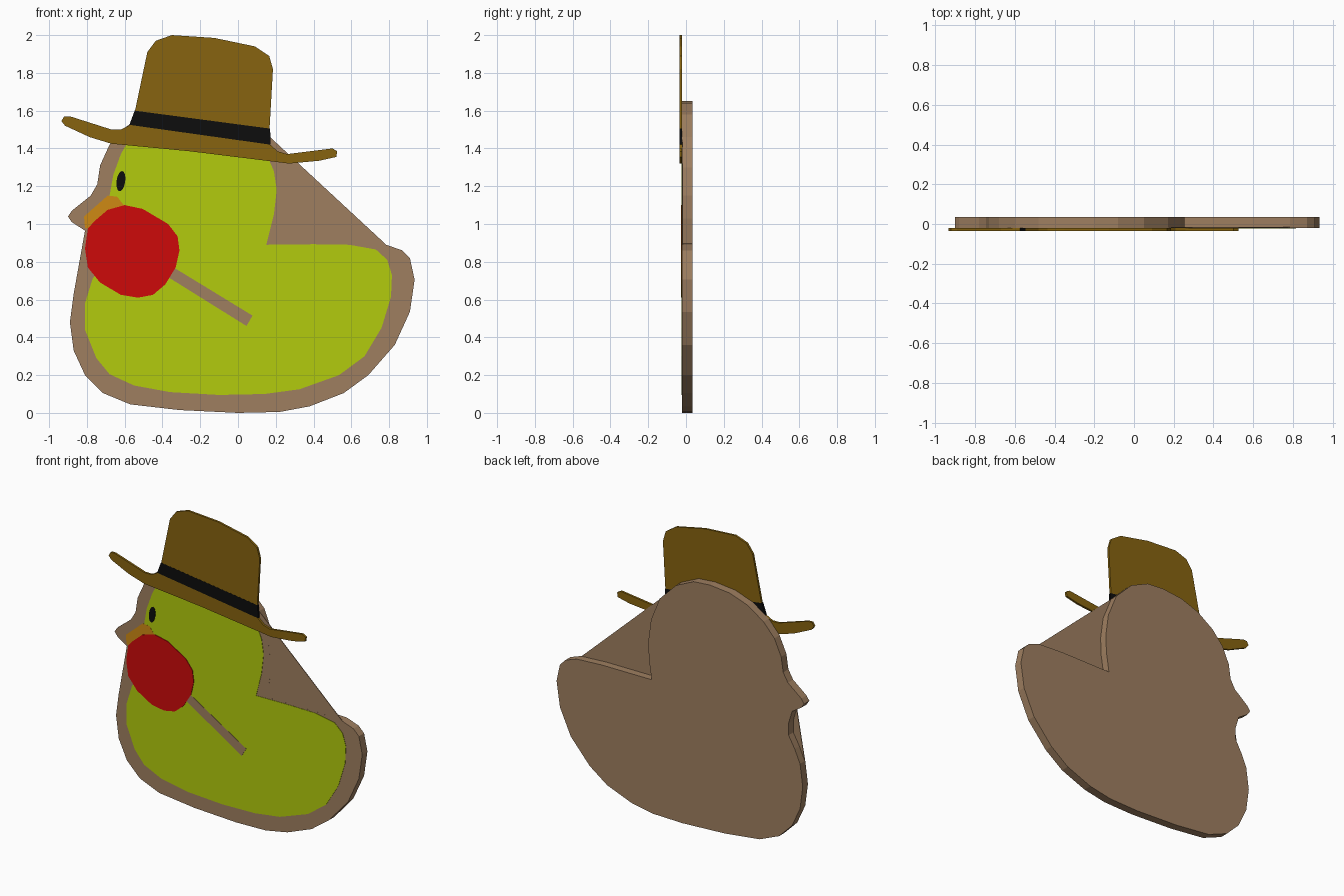
import bpy, bmesh, math


def material(name, r, g, b):
    m = bpy.data.materials.new(name)
    m.diffuse_color = (r, g, b, 1)
    return m


brown = material("cardboard_brown", .345, .212, .118)
yellow = material("lime_yellow", .445, .597, .004)
olive = material("hat_olive", .242, .127, .005)
black = material("black", .004, .004, .004)
red = material("red", .61, .003, .003)
orange = material("orange", .62, .254, .007)


def plate(name, pts, front, back, mat):
    """Extrude a front-view (x, z) outline between two depths."""
    bm = bmesh.new()
    face = bm.faces.new([bm.verts.new((x, front, z)) for x, z in pts])
    ext = bmesh.ops.extrude_face_region(bm, geom=[face], use_keep_orig=True)
    for v in ext["geom"]:
        if isinstance(v, bmesh.types.BMVert):
            v.co.y = back
    bmesh.ops.recalc_face_normals(bm, faces=bm.faces)
    me = bpy.data.meshes.new(name)
    bm.to_mesh(me)
    bm.free()
    me.materials.append(mat)
    ob = bpy.data.objects.new(name, me)
    bpy.context.collection.objects.link(ob)
    return ob


BACK, FACE = .035, -.02

# Backing board: beak, chest, base, tail, notch, head
plate("backing_board", [
    (-.68, 1.42), (-.73, 1.31), (-.745, 1.21), (-.78, 1.15), (-.88, 1.07),
    (-.90, 1.04), (-.88, 1.01), (-.81, .965), (-.785, .88), (-.785, .80),
    (-.83, .72), (-.87, .63), (-.89, .48), (-.87, .33), (-.81, .20),
    (-.715, .105), (-.57, .045), (-.31, .015), (0, 0), (.22, .005),
    (.38, .035), (.56, .105), (.69, .2), (.83, .36), (.91, .535),
    (.935, .705), (.91, .82), (.87, .86), (.785, .89), (.6, .9), (.23, .9),
    (.25, 1.03), (.255, 1.15), (.235, 1.3), (.17, 1.46), (.05, 1.58),
    (-.08, 1.64), (-.2, 1.65), (-.35, 1.635), (-.48, 1.59), (-.6, 1.51)],
    FACE, BACK, brown)

# Thin webs bridging the nape and the neck
plate("nape_web", [(.17, 1.46), (.785, .89), (.6, .87), (.2, .87)],
      -.0198, -.015, brown)
plate("neck_web", [(-.81, .965), (-.76, .85), (-.82, .7), (-.87, .63)],
      -.0198, -.015, brown)

# Painted body
plate("painted_body", [
    (-.57, 1.46), (-.62, 1.37), (-.66, 1.26), (-.68, 1.15), (-.64, .95),
    (-.70, .8), (-.77, .71), (-.81, .58), (-.81, .44), (-.75, .29),
    (-.68, .205), (-.55, .145), (-.36, .11), (-.1, .095), (.14, .1),
    (.325, .125), (.535, .2), (.67, .3), (.76, .45), (.81, .615),
    (.815, .73), (.79, .81), (.73, .865), (.59, .89), (.4, .893),
    (.15, .89), (.19, 1.05), (.205, 1.18), (.19, 1.28), (.155, 1.36),
    (.08, 1.45)], -.0225, FACE, yellow)

# Face details
plate("beak", [(-.815, 1.04), (-.81, .98), (-.78, .97), (-.605, 1.1),
               (-.64, 1.145), (-.69, 1.15)], -.0235, FACE, orange)
tilt = math.radians(-8)
eye = []
for i in range(16):
    a = i * math.tau / 16
    u, v = .023 * math.cos(a), .054 * math.sin(a)
    eye.append((-.62 + u * math.cos(tilt) - v * math.sin(tilt),
                1.227 + u * math.sin(tilt) + v * math.cos(tilt)))
plate("eye", eye, -.0245, FACE, black)

# Round sweet on a stick
plate("sweet_stick", [(-.42, .75), (-.39, .80), (.077, .515), (.045, .46)],
      -.0245, FACE, brown)
plate("sweet", [
    (-.81, .87), (-.795, .975), (-.76, 1.015), (-.69, 1.075), (-.6, 1.1),
    (-.505, 1.08), (-.37, 1.0), (-.32, .935), (-.31, .86), (-.33, .77),
    (-.385, .68), (-.45, .625), (-.53, .61), (-.62, .625), (-.73, .69),
    (-.795, .77)], -.0265, FACE, red)

# Hat and its band
plate("hat", [
    (-.935, 1.545), (-.92, 1.57), (-.89, 1.57), (-.67, 1.5), (-.62, 1.5),
    (-.57, 1.525), (-.545, 1.6), (-.48, 1.91), (-.435, 1.97), (-.35, 2.0),
    (-.125, 1.985), (.09, 1.94), (.165, 1.89), (.185, 1.82), (.167, 1.505),
    (.17, 1.42), (.21, 1.385), (.26, 1.37), (.5, 1.4), (.525, 1.385),
    (.52, 1.355), (.43, 1.335), (.27, 1.32), (.15, 1.335), (-.255, 1.385),
    (-.67, 1.425), (-.785, 1.46), (-.915, 1.52)], -.0345, FACE, olive)
plate("hat_band", [(-.547, 1.6), (-.575, 1.525), (.173, 1.42),
                   (.17, 1.505)], -.0355, -.0199, black)
